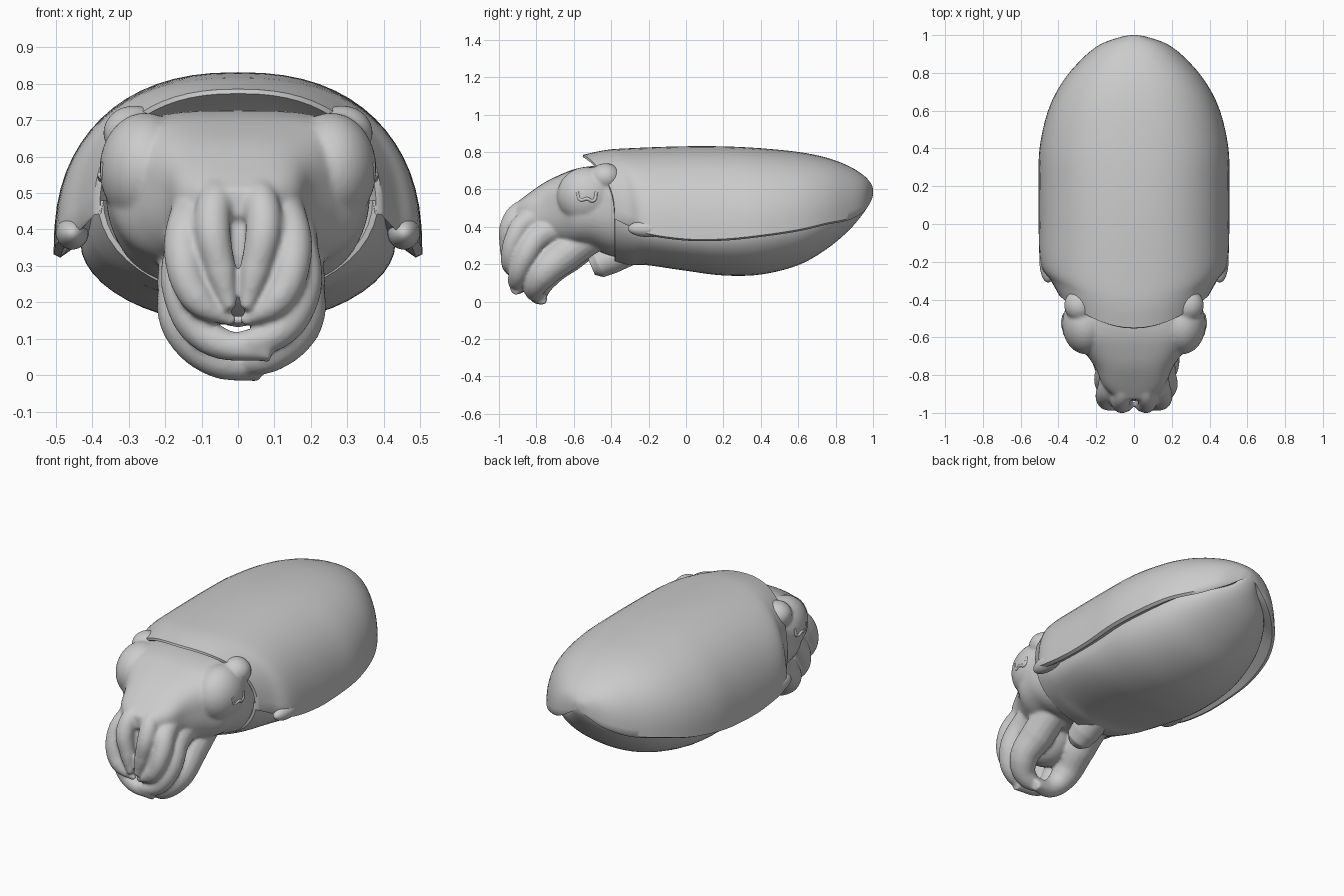
import bpy, bmesh
from math import sin, cos, pi

if "Cube" in bpy.data.objects:
    bpy.data.objects.remove(bpy.data.objects["Cube"])

def catmull(table, steps):
    """Smoothly interpolate rows of numbers."""
    out, n = [], len(table)
    for i in range(n - 1):
        a, b, c, d = table[max(i-1, 0)], table[i], table[i+1], table[min(i+2, n-1)]
        for s in range(steps):
            t = s / steps
            out.append([0.5*(2*q + (r-p)*t + (2*p-5*q+4*r-w)*t*t + (3*q-p-3*r+w)*t**3)
                        for p, q, r, w in zip(a, b, c, d)])
    out.append(list(table[-1]))
    return out

def spow(v, e):
    return (1 if v >= 0 else -1) * abs(v) ** e

def finish(ob, angle=0.9):
    bpy.ops.object.select_all(action='DESELECT')
    ob.select_set(True)
    bpy.context.view_layer.objects.active = ob
    if ob.type != 'MESH':
        bpy.ops.object.convert(target='MESH')
        ob = bpy.context.object
    bpy.ops.object.shade_smooth_by_angle(angle=angle)
    return ob

def loft(name, rows):
    bm = bmesh.new()
    loops = [[bm.verts.new(p) for p in row] for row in rows]
    n = len(rows[0])
    for a, b in zip(loops, loops[1:]):
        for i in range(n):
            bm.faces.new((a[i], a[(i+1) % n], b[(i+1) % n], b[i]))
    bm.faces.new(loops[0])
    bm.faces.new(loops[-1])
    bmesh.ops.recalc_face_normals(bm, faces=bm.faces)
    me = bpy.data.meshes.new(name)
    bm.to_mesh(me)
    bm.free()
    ob = bpy.data.objects.new(name, me)
    bpy.context.collection.objects.link(ob)
    return ob

def tube(name, pts, caps=True):
    """Tapered tube through (x, y, z, radius) points."""
    cu = bpy.data.curves.new(name, 'CURVE')
    cu.dimensions = '3D'
    cu.bevel_depth = 1.0
    cu.bevel_resolution = 6
    cu.resolution_u = 10
    cu.use_fill_caps = caps
    sp = cu.splines.new('BEZIER')
    sp.bezier_points.add(len(pts) - 1)
    for bp, (x, y, z, r) in zip(sp.bezier_points, pts):
        bp.co = (x, y, z)
        bp.radius = r
        bp.handle_left_type = bp.handle_right_type = 'AUTO'
    ob = bpy.data.objects.new(name, cu)
    bpy.context.collection.objects.link(ob)
    return finish(ob)

def ellipsoid(name, loc, size):
    bpy.ops.mesh.primitive_uv_sphere_add(segments=32, ring_count=20, location=loc)
    ob = bpy.context.object
    ob.name = name
    ob.scale = size
    return finish(ob)

def merge(main, others, voxel, iterations):
    """Fuse overlapping solids into one soft skin."""
    bpy.ops.object.select_all(action='DESELECT')
    for ob in others + [main]:
        ob.select_set(True)
    bpy.context.view_layer.objects.active = main
    bpy.ops.object.join()
    m = main.modifiers.new("weld", 'WELD')
    m.merge_threshold = .0005
    m = main.modifiers.new("blend", 'REMESH')
    m.mode = 'VOXEL'
    m.voxel_size = voxel
    m.use_smooth_shade = True
    m = main.modifiers.new("soften", 'SMOOTH')
    m.factor = .5
    m.iterations = iterations

# Mantle: y, fin half-width, fin z, top z, belly half-width, bottom z
mantle = [
    (-.38, .395, .45, .785, .385, .21), (-.30, .44, .41, .81, .40, .195),
    (-.21, .495, .365, .82, .41, .195), (0, .505, .335, .83, .43, .165),
    (.2, .505, .335, .83, .43, .14), (.4, .50, .355, .82, .42, .145),
    (.6, .455, .385, .80, .37, .195), (.75, .38, .42, .77, .30, .28),
    (.87, .28, .445, .725, .20, .38), (.95, .18, .49, .675, .09, .475),
    (.99, .07, .545, .63, .04, .54), (1.0, .012, .575, .60, .01, .574)]

def mantle_row(s):
    y, w, zf, zt, wb, zb = s
    fade = max(0, min(1, (.3 - y) / .68)) ** 2
    pts = []
    for i in range(33):                       # domed back down to the fin edge
        t = pi * i / 32
        x = w * spow(cos(t), 2/2.35)
        z = zf + (zt - zf) * spow(sin(t), 2/2.35)
        pts.append((x, y - .17 * fade * (1 - (x/w)**2), z))
    lip = min(.03, (zt - zf) * .2)
    zr = zf + lip
    pts.append((-w + .25*(w-wb), y, zf - lip * .3))   # fin underside
    for i in range(25):                       # belly
        t = pi + pi * i / 24
        pts.append((wb * cos(t), y, zr + (zr - zb) * sin(t)))
    pts.append((w - .25*(w-wb), y, zf - lip * .3))
    return pts

def shrink(row, k, dy):
    return [(x*k, y + dy, .48 + (z - .48)*k) for x, y, z in row]

rows = [mantle_row(s) for s in catmull(mantle, 6)]
rows = [shrink(rows[0], .72, .12), shrink(rows[0], .88, .05),
        shrink(rows[0], .96, -.003)] + rows
finish(loft("mantle", rows))

# Head: y, half-width, bottom z, top z
head_table = [(-.22, .30, .26, .70), (-.34, .345, .235, .72), (-.42, .36, .25, .725),
              (-.50, .36, .28, .725), (-.59, .34, .29, .71), (-.67, .27, .30, .68),
              (-.76, .205, .32, .635), (-.86, .16, .37, .565), (-.93, .08, .44, .51)]
rows = []
for y, w, zb, zt in catmull(head_table, 5):
    mid, row = .52 * zt + .48 * zb, []
    for i in range(48):
        t = 2*pi*i/48
        c, s = spow(cos(t), .62), spow(sin(t), .62 if sin(t) > 0 else .9)
        row.append((w * c, y, mid + (zt - mid if s > 0 else mid - zb) * s))
    rows.append(row)
head = loft("head_and_arms", rows)

# Gentle eye bulges and brow corners
parts = []
for s in (1, -1):
    parts.append(ellipsoid("eye_bulge", (s*.255, -.53, .565), (.125, .16, .155)))
    parts.append(ellipsoid("brow", (s*.285, -.43, .665), (.085, .085, .075)))
# Flesh joining the arm bases
parts.append(ellipsoid("arm_web", (0, -.75, .36), (.16, .17, .2)))

# Four pairs of tapering arms, curling down and inward
arms = {
    "upper_arm": [(.05, -.72, .49, .05), (.06, -.88, .49, .05), (.07, -.945, .405, .05),
                  (.045, -.955, .28, .042), (.02, -.965, .18, .016)],
    "second_arm": [(.10, -.68, .45, .07), (.13, -.85, .43, .06), (.15, -.92, .33, .053),
                   (.11, -.945, .21, .045), (.01, -.94, .145, .014)],
    "third_arm": [(.13, -.56, .42, .09), (.145, -.77, .36, .075), (.165, -.87, .22, .06),
                  (.10, -.905, .115, .048), (-.06, -.90, .085, .02)],
    "lower_arm": [(.14, -.46, .38, .09), (.145, -.65, .25, .095), (.15, -.77, .14, .078),
                  (.08, -.81, .06, .056), (-.03, -.76, .03, .02)]}
for name, pts in arms.items():
    low = name in ("third_arm", "lower_arm")
    parts.append(tube(name + "_right", pts))
    left = [(-x * (.88 if low else 1), y + (.02 if low else 0), z, r) for x, y, z, r in pts]
    if low:                                   # the left lower tips curl further across
        x, y, z, r = left[-1]
        left[-1] = (x + .04, y - .03, z - .02, r + .01)
        left[-2] = (left[-2][0], left[-2][1], left[-2][2] - .005, left[-2][3])
    parts.append(tube(name + "_left", left))
merge(head, parts, .0095, 5)

# Wavy pupils lying on the eye bulges
for s in (1, -1):
    tube("pupil", [(s*x, y, z, .009) for x, y, z in
                   [(.368, -.58, .585), (.369, -.565, .545), (.377, -.53, .55),
                    (.373, -.495, .54), (.368, -.48, .585)]])

# Funnel under the neck, open at the end
funnel = tube("funnel", [(0, -.30, .28, .085), (0, -.41, .23, .085),
                         (0, -.47, .2, .075), (0, -.505, .185, .045)], False)
m = funnel.modifiers.new("wall", 'SOLIDIFY')
m.thickness = .02

# Rounded front lobes of the fins
for s in (1, -1):
    ellipsoid("fin_lobe", (s*.455, -.2, .39), (.045, .11, .045))
